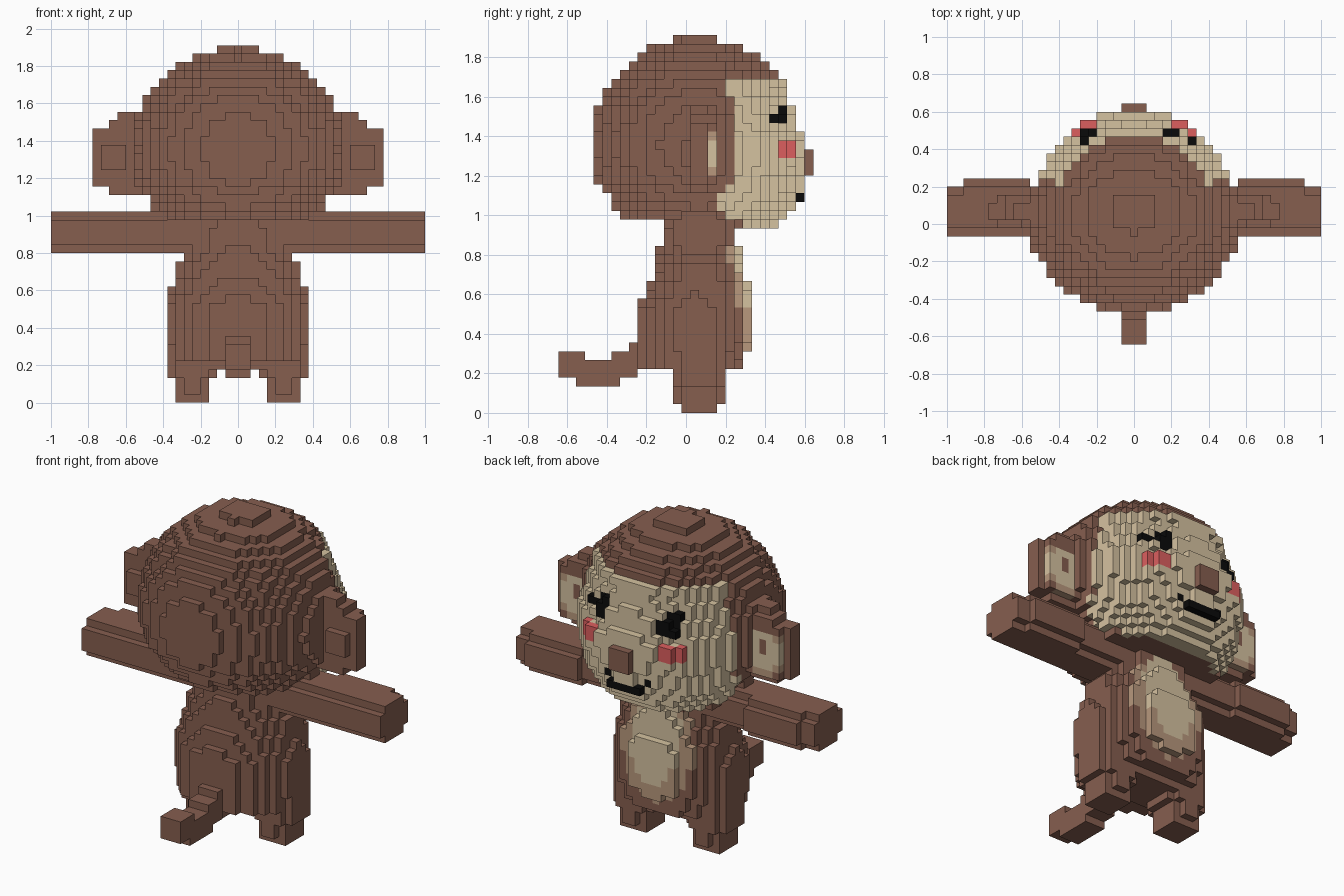
import bpy
import bmesh
from math import sqrt

cube = bpy.data.objects.get("Cube")
if cube:
    bpy.data.objects.remove(cube, do_unlink=True)

S = 2 / 45  # edge length of one block


def linear(c):
    c /= 255
    return c / 12.92 if c <= 0.04045 else ((c + 0.055) / 1.055) ** 2.4


def make_material(name, rgb):
    m = bpy.data.materials.new(name)
    col = (*[linear(c) for c in rgb], 1)
    m.diffuse_color = col
    m.use_nodes = True
    bsdf = m.node_tree.nodes["Principled BSDF"]
    bsdf.inputs["Base Color"].default_value = col
    bsdf.inputs["Roughness"].default_value = 0.9
    return m


MATS = {
    "fur": make_material("brown fur", (134, 94, 79)),
    "skin": make_material("light tan", (213, 194, 160)),
    "mid": make_material("mid tan", (184, 152, 125)),
    "red": make_material("cheek red", (220, 95, 95)),
    "black": make_material("black", (10, 10, 10)),
}

grid = {}  # block (i, j, k) -> (part, colour)


def span(a, b):
    return range(a, b + 1)


def box(part, colour, xs, ys, zs):
    for i in span(*xs):
        for j in span(*ys):
            for k in span(*zs):
                grid[i, j, k] = (part, colour)


def ellipse(u, v, ru, rv):
    return (u / ru) ** 2 + (v / rv) ** 2 <= 1


def lerp_rows(rows, k):
    """Interpolate a profile of (height, values...) at height k."""
    for a, b in zip(rows, rows[1:]):
        if a[0] <= k <= b[0]:
            t = (k - a[0]) / (b[0] - a[0])
            return [p + (q - p) * t for p, q in zip(a[1:], b[1:])]


# Torso: stacked ellipses given as (height, half width, back, front)
TORSO = [(4, 6.5, -1, 4.5), (5, 8.1, -5, 6), (8, 8.5, -5, 7), (11, 8.5, -5, 7),
         (14, 7.8, -4, 7), (16, 7.5, -3, 6), (17, 6.6, -3, 6),
         (19, 5.5, -2.4, 5.4), (23, 5.5, -2, 5)]
for k in span(4, 23):
    rx, back, front = lerp_rows(TORSO, k)
    cy, ry = (back + front) / 2, (front - back) / 2 + 0.45
    for i in span(-8, 8):
        for j in span(-6, 8):
            if ellipse(i, j - cy, rx, ry):
                colour = "fur"
                if j >= 5 and ellipse(i, k - 13, 5.2, 7):
                    colour = "mid"
                if j >= 5 and ellipse(i, k - 14.5, 3.7, 5.9):
                    colour = "skin"
                grid[i, j, k] = ("torso", colour)

# Legs, arms and ears, mirrored
for side, label in ((1, "left"), (-1, "right")):
    leg, arm, ear = label + "_leg", label + "_arm", label + "_ear"

    for k in span(0, 8):
        rx, ry = 2.4 if k < 3 else 3, (2.2, 2.6, 2.95)[min(k, 2)]
        for i in span(2, 8):
            for j in span(-2, 5):
                if ellipse(i - 5.5, j - 1.5, rx, ry):
                    grid.setdefault((side * i, j, k), (leg, "fur"))

    # The forearm is thicker than the shoulder and the hand
    for i in span(5, 22):
        cy, ry = (2, 3.7) if 13 <= i <= 20 else (1.5, 2.9)
        for j in span(-1, 5):
            for k in span(18, 22):
                if ellipse(j - cy, k - 20, ry, 2.75):
                    grid.setdefault((side * i, j, k), (arm, "fur"))

    for i in span(9, 17):
        low, high = (26, 32) if i >= 16 else (25, 33) if i == 15 else (25, 34)
        for k in span(low, high):
            for j in (1, 2):
                grid[side * i, j, k] = (ear, "fur")
            # Raised inner ear with a brown upper edge
            if 11 <= i <= 16 and 26 <= k <= 33:
                colour = "fur"
                if ellipse(i - 13.8, k - 29, 2.9, 3.6) and k < 32:
                    colour = "mid"
                if ellipse(i - 14, k - 29, 2.2, 2.5):
                    colour = "skin"
                grid[side * i, 3, k] = (ear, colour)
    grid[side * 14, 3, 29] = grid[side * 14, 3, 30] = (ear, "fur")
    xs = sorted((side * 14, side * 16))
    box(ear, "fur", xs, (0, 0), (28, 30))

# Head: a ball with a flatter brow, a lower chin and a raised nape
R2 = 150.5
for k in span(21, 42):
    for j in span(-11, 13):
        in_front = j >= 5
        cy = 0.5 if in_front and 32 <= k <= 36 else 1.5 if k < 38 else 1.4
        dz = k - 30
        if k < 26:
            dz += 1 if in_front else -0.7
        room = R2 - dz * dz - (j - cy) ** 2
        if room < 0 or (k == 21 and not in_front):
            continue
        half = int(sqrt(room) * (1 if in_front else 1.055))
        if k == 31 and j >= 11:
            half -= 2  # step above the cheeks
        # The hairline bends forward beside the ears
        hairline = 7 if k == 21 else 4 if k <= 24 else 6 if 26 <= k <= 35 else 5
        face = k <= 37 and j >= hairline
        box("head", "skin" if face else "fur", (-half, half), (j, j), (k, k))
        if k == 21 and j <= 8:
            box("head", "fur", (1 - half, half - 1), (j, j), (k, k))


def paint(part, colour, xs, zs):
    """Recolour the foremost blocks of the head in a window."""
    for i in span(*xs):
        for k in span(*zs):
            front = max(j for j in span(5, 13) if (i, j, k) in grid)
            grid[i, front, k] = (part, colour)


# Eyes
paint("left_eye", "black", (4, 5), (32, 34))
paint("left_eye", "black", (6, 7), (33, 33))
paint("right_eye", "black", (-6, -5), (32, 34))
paint("right_eye", "black", (-4, -4), (32, 33))
# Cheeks
paint("left_cheek", "red", (5, 7), (29, 30))
paint("right_cheek", "red", (-7, -5), (29, 30))
# Mouth and nose
box("mouth", "black", (-2, 2), (13, 13), (24, 24))
paint("mouth", "black", (3, 3), (25, 25))
paint("mouth", "black", (-3, -3), (25, 25))
box("nose", "fur", (-1, 1), (14, 14), (27, 29))

# Tail, from the upturned tip to the root
for ys, zs in (((-14, -12), (4, 6)), ((-12, -8), (3, 5)),
               ((-8, -6), (4, 6)), ((-6, -5), (5, 7))):
    box("tail", "fur", (-1, 1), ys, zs)

# Build one mesh per part from the exposed block sides
DIRS = [(a, s) for a in range(3) for s in (-1, 1)]


def build(part):
    bm = bmesh.new()
    verts, slots = {}, []
    for cell, (owner, colour) in grid.items():
        if owner != part:
            continue
        if colour not in slots:
            slots.append(colour)
        for axis, s in DIRS:
            near = list(cell)
            near[axis] += s
            if tuple(near) in grid:
                continue
            u, v = (axis + 1) % 3, (axis + 2) % 3
            quad = []
            for du, dv in ((0, 0), (1, 0), (1, 1), (0, 1)):
                p = list(cell)
                p[axis] += s > 0
                p[u] += du
                p[v] += dv
                p = tuple(p)
                if p not in verts:
                    verts[p] = bm.verts.new(((p[0] - 0.5) * S, (p[1] - 0.5) * S, p[2] * S))
                quad.append(verts[p])
            f = bm.faces.new(quad if s > 0 else quad[::-1])
            f.material_index = slots.index(colour)
    mesh = bpy.data.meshes.new(part)
    bm.to_mesh(mesh)
    bm.free()
    for c in slots:
        mesh.materials.append(MATS[c])
    bpy.context.collection.objects.link(bpy.data.objects.new(part, mesh))


for part in sorted({owner for owner, _ in grid.values()}):
    build(part)
